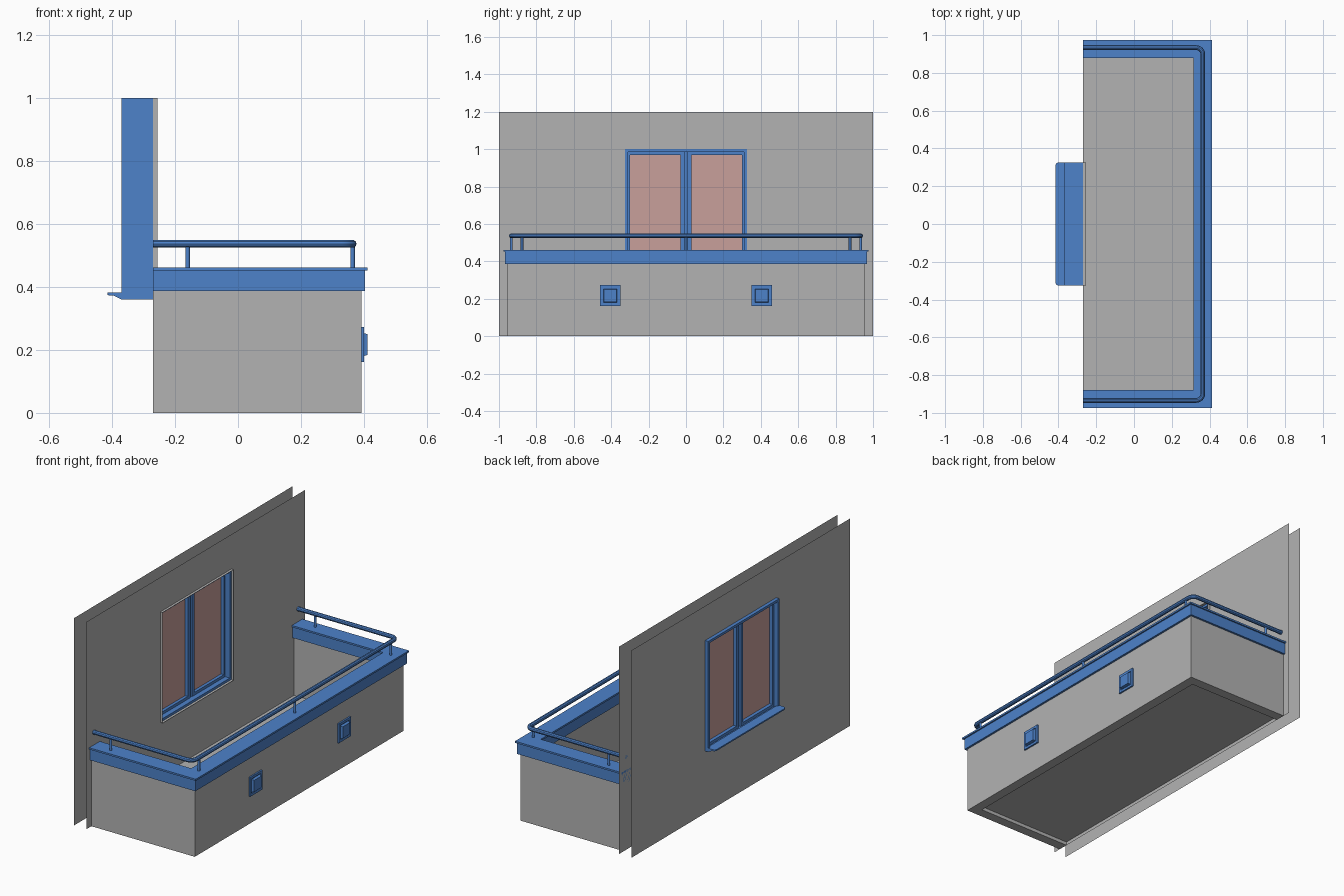
import bpy, bmesh
from math import sin, cos, pi
from mathutils import Vector

if "Cube" in bpy.data.objects:
    bpy.data.objects.remove(bpy.data.objects["Cube"], do_unlink=True)


def material(name, rgb):
    m = bpy.data.materials.new(name)
    m.use_nodes = True
    m.diffuse_color = (*rgb, 1)
    m.node_tree.nodes["Principled BSDF"].inputs["Base Color"].default_value = (*rgb, 1)
    return m


GREY = material("plaster grey", (0.45, 0.45, 0.45))
BLUE = material("trim blue", (0.074, 0.223, 0.59))
PINK = material("glass pink", (0.58, 0.35, 0.33))

BACK = -0.27          # plane of the inner wall
WIN_Y = 0.325         # half width of the window
WIN_Z = (0.36, 1.0)   # bottom and top of the window


def finish(name, bm, mat, normals=True):
    if normals:
        bmesh.ops.recalc_face_normals(bm, faces=bm.faces)
    me = bpy.data.meshes.new(name)
    bm.to_mesh(me)
    bm.free()
    me.materials.append(mat)
    ob = bpy.data.objects.new(name, me)
    bpy.context.collection.objects.link(ob)
    return ob


def add_box(bm, x, y, z):
    verts = bmesh.ops.create_cube(bm, size=1)["verts"]
    for v in verts:
        v.co = Vector([(r[0] + r[1]) / 2 + c * (r[1] - r[0]) for r, c in zip((x, y, z), v.co)])
    return verts


def prism(name, points, direction, mat):
    bm = bmesh.new()
    face = bm.faces.new([bm.verts.new(p) for p in points])
    ext = bmesh.ops.extrude_face_region(bm, geom=[face])
    bmesh.ops.translate(bm, vec=direction,
                        verts=[e for e in ext["geom"] if isinstance(e, bmesh.types.BMVert)])
    return finish(name, bm, mat)


def u_shape(name, x, y, width, z0, z1, mat):
    """Three-sided run around the balcony, open towards the wall."""
    xi, yi = x - width, y - width
    pts = [(BACK, -y), (x, -y), (x, y), (BACK, y), (BACK, yi), (xi, yi), (xi, -yi), (BACK, -yi)]
    return prism(name, [(a, b, z0) for a, b in pts], (0, 0, z1 - z0), mat)


def frame(name, x, y, z, side, rail, mat):
    """Rectangular frame: side = (left, right) stile widths, rail = height of top and bottom."""
    bm = bmesh.new()
    add_box(bm, x, (y[0], y[0] + side[0]), z)
    add_box(bm, x, (y[1] - side[1], y[1]), z)
    inner = (y[0] + side[0], y[1] - side[1])
    add_box(bm, x, inner, (z[0], z[0] + rail))
    add_box(bm, x, inner, (z[1] - rail, z[1]))
    return finish(name, bm, mat)


# Wall sheets with the window opening
for name, x in (("inner_wall", BACK), ("outer_wall", -0.35)):
    bm = bmesh.new()
    ys = (-1, -WIN_Y, WIN_Y, 1)
    zs = (0, *WIN_Z, 1.2)
    grid = [[bm.verts.new((x, y, z)) for z in zs] for y in ys]
    for i in range(3):
        for j in range(3):
            if (i, j) != (1, 1):
                bm.faces.new((grid[i][j], grid[i + 1][j], grid[i + 1][j + 1], grid[i][j + 1]))
    if x < BACK:
        bmesh.ops.reverse_faces(bm, faces=bm.faces)
    finish(name, bm, GREY, normals=False)

# Balcony parapet, trim band, cap and floor
u_shape("parapet", 0.392, 0.955, 0.057, 0, 0.40, GREY)
u_shape("trim_band", 0.404, 0.967, 0.081, 0.387, 0.452, BLUE)
u_shape("parapet_cap", 0.412, 0.975, 0.097, 0.452, 0.462, BLUE)
bm = bmesh.new()
add_box(bm, (BACK, 0.34), (-0.9, 0.9), (0.02, 0.05))
finish("balcony_floor", bm, GREY)

# Handrail with rounded corners
RX, RY, RZ, BEND = 0.364, 0.934, 0.537, 0.035
half = [(BACK, RY)] + [(RX - BEND + BEND * sin(a), RY - BEND + BEND * cos(a))
                       for a in (pi / 2 * i / 6 for i in range(7))]
path = half + [(x, -y) for x, y in reversed(half)]
curve = bpy.data.curves.new("handrail", "CURVE")
curve.dimensions = "3D"
curve.bevel_depth = 0.0125
curve.bevel_resolution = 3
curve.use_fill_caps = True
spline = curve.splines.new("POLY")
spline.points.add(len(path) - 1)
for p, (x, y) in zip(spline.points, path):
    p.co = (x, y, RZ, 1)
rail = bpy.data.objects.new("handrail", curve)
bpy.context.collection.objects.link(rail)
curve.materials.append(BLUE)
bpy.context.view_layer.objects.active = rail
rail.select_set(True)
bpy.ops.object.convert(target="MESH")
bpy.ops.object.shade_smooth_by_angle()

# Rail posts
posts = bmesh.new()
for x, y in ((-0.16, RY), (-0.16, -RY), (RX, 0.877), (RX, -0.877), (RX, 0)):
    made = bmesh.ops.create_cone(posts, cap_ends=True, segments=16, radius1=0.007,
                                 radius2=0.007, depth=RZ - 0.46)["verts"]
    bmesh.ops.translate(posts, verts=made, vec=(x, y, (RZ + 0.46) / 2))
post_ob = finish("rail_posts", posts, BLUE)
bpy.ops.object.select_all(action="DESELECT")
post_ob.select_set(True)
bpy.context.view_layer.objects.active = post_ob
bpy.ops.object.shade_smooth_by_angle()

# Square lamps on the parapet front: plate, ring and tapered centre
for side, y in (("left", 0.405), ("right", -0.405)):
    z = 0.217
    frame(f"lamp_frame_{side}", (0.39, 0.401), (y - 0.056, y + 0.056),
          (z - 0.056, z + 0.056), (0.014, 0.014), 0.014, BLUE)
    bm = bmesh.new()
    add_box(bm, (0.39, 0.396), (y - 0.045, y + 0.045), (z - 0.045, z + 0.045))
    for v in add_box(bm, (0.39, 0.411), (y - 0.038, y + 0.038), (z - 0.038, z + 0.038)):
        if v.co.x > 0.4:
            v.co.y = y + (v.co.y - y) * 0.88
            v.co.z = z + (v.co.z - z) * 0.88
    finish(f"lamp_centre_{side}", bm, BLUE)

# Window casing through both walls
frame("window_casing", (-0.37, BACK), (-WIN_Y, WIN_Y), WIN_Z, (0.014, 0.014), 0.014, BLUE)

# Thin plaster reveal around the window on the balcony side
bm = bmesh.new()
ring = [(-WIN_Y, WIN_Z[0]), (WIN_Y, WIN_Z[0]), (WIN_Y, WIN_Z[1]), (-WIN_Y, WIN_Z[1])]
near, far = [[bm.verts.new((x, y, z)) for y, z in ring] for x in (BACK, -0.255)]
for i in range(4):
    j = (i + 1) % 4
    bm.faces.new((near[i], near[j], far[j], far[i]))
finish("window_reveal", bm, GREY)

# Two sashes with glass, and the post between them
low, high = WIN_Z[0] + 0.014, WIN_Z[1] - 0.014
for side, s in (("left", 1), ("right", -1)):
    y = sorted((s * 0.008, s * (WIN_Y - 0.014)))
    widths = (0.022, 0.012) if s > 0 else (0.012, 0.022)
    frame(f"sash_{side}", (-0.345, -0.3), y, (low, high), widths, 0.016, BLUE)
    bm = bmesh.new()
    add_box(bm, (-0.325, -0.318), (y[0] + 0.01, y[1] - 0.01), (low + 0.01, high - 0.01))
    finish(f"glass_{side}", bm, PINK)
bm = bmesh.new()
add_box(bm, (-0.335, -0.31), (-0.01, 0.01), (low, high))
finish("window_mullion", bm, BLUE)

# Outer sill with a sloped underside
profile = [(-0.36, 0.36), (-0.37, 0.36), (-0.393, 0.372), (-0.415, 0.374), (-0.415, 0.382), (-0.36, 0.382)]
sill = prism("window_sill", [(x, -WIN_Y, z) for x, z in profile], (0, 2 * WIN_Y, 0), BLUE)
bm = bmesh.new()
bm.from_mesh(sill.data)
corners = [e for e in bm.edges if all(v.co.x < -0.41 for v in e.verts)
           and abs(e.verts[0].co.y - e.verts[1].co.y) < 0.01]
bmesh.ops.bevel(bm, geom=corners, offset=0.015, segments=4, profile=0.5, affect="EDGES")
bm.to_mesh(sill.data)
bm.free()
